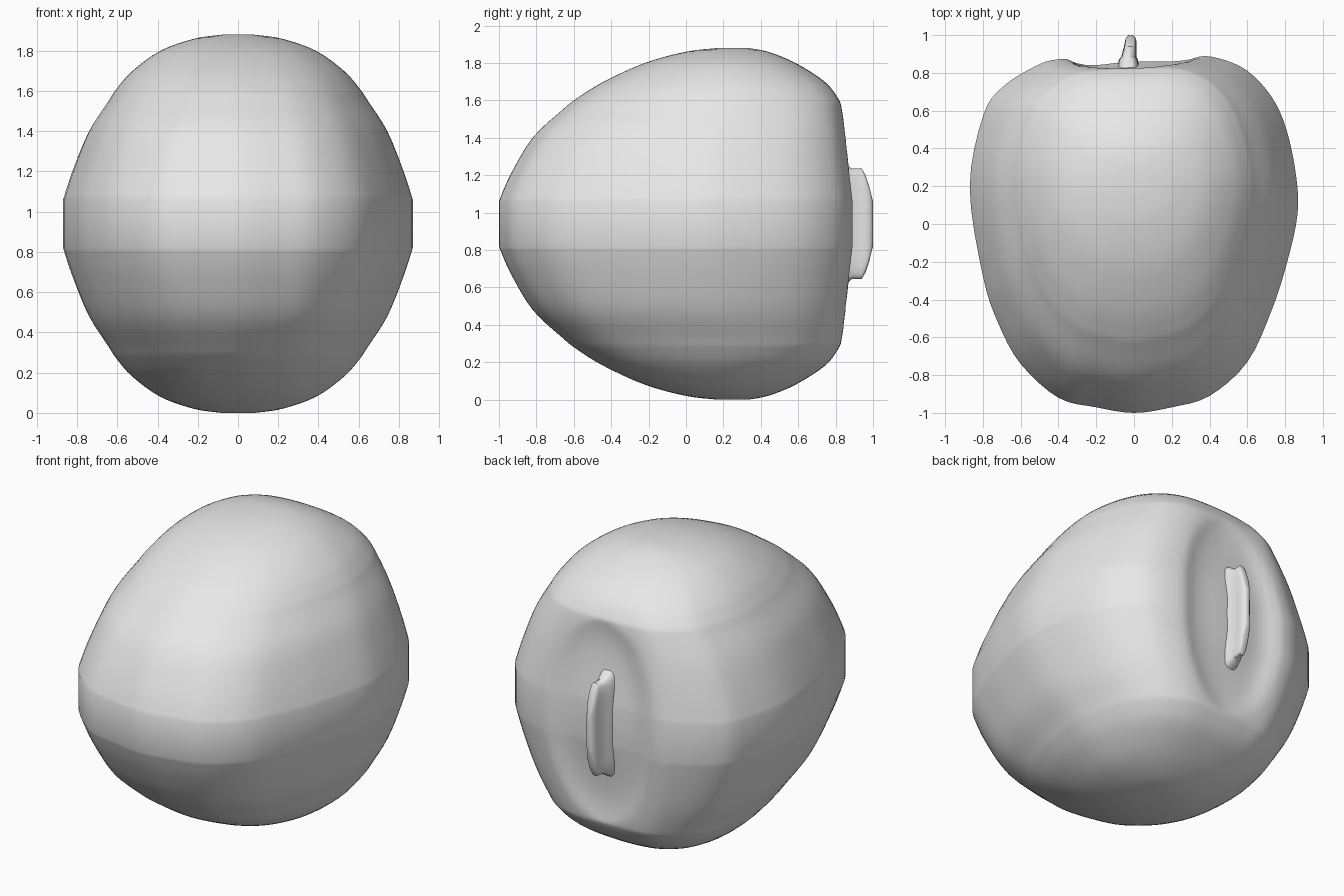
import bpy, bmesh, math
from mathutils import Vector

cube = bpy.data.objects.get("Cube")
if cube:
    bpy.data.objects.remove(cube)

MID = 0.94      # height of the horizontal symmetry plane
STEPS = 4       # subdivisions of each curve segment

grey = bpy.data.materials.new("plain_grey")
grey.use_nodes = True
grey.diffuse_color = (0.8, 0.8, 0.8, 1)
grey.node_tree.nodes["Principled BSDF"].inputs["Base Color"].default_value = grey.diffuse_color


def smooth_path(points, closed):
    """Catmull-Rom resampling of a list of tuples."""
    pts = [Vector(p) for p in points]
    n = len(pts)
    pick = (lambda i: pts[i % n]) if closed else (lambda i: pts[min(max(i, 0), n - 1)])
    out = []
    for i in range(n if closed else n - 1):
        a, b, c, d = (pick(i + k) for k in (-1, 0, 1, 2))
        for s in range(STEPS):
            t = s / STEPS
            out.append(0.5 * (2 * b + (c - a) * t + (2 * a - 5 * b + 4 * c - d) * t * t
                              + (3 * b - a - 3 * c + d) * t ** 3))
    if not closed:
        out.append(pts[-1])
    return out


def loft(name, rings):
    """Skin a stack of equal rings and close both ends."""
    bm = bmesh.new()
    rows = [[bm.verts.new(p) for p in ring] for ring in rings]
    n = len(rows[0])
    for low, high in zip(rows, rows[1:]):
        for i in range(n):
            j = (i + 1) % n
            bm.faces.new((low[i], low[j], high[j], high[i]))
    for row in (rows[0], rows[-1]):
        centre = bm.verts.new(sum((v.co for v in row), Vector()) / n)
        for i in range(n):
            bm.faces.new((row[i], row[(i + 1) % n], centre))
    bmesh.ops.recalc_face_normals(bm, faces=bm.faces)
    mesh = bpy.data.meshes.new(name)
    bm.to_mesh(mesh)
    bm.free()
    mesh.materials.append(grey)
    obj = bpy.data.objects.new(name, mesh)
    bpy.context.collection.objects.link(obj)
    bpy.ops.object.select_all(action="DESELECT")
    obj.select_set(True)
    bpy.context.view_layer.objects.active = obj
    bpy.ops.object.shade_smooth_by_angle(angle=math.radians(45))
    return obj


# Fruit outline seen from above, from the front round by the model's left
outline = smooth_path([
    (0, -1), (.2, -.97), (.4, -.91), (.6, -.73), (.73, -.45), (.81, -.2), (.865, .05),
    (.86, .25), (.81, .5), (.73, .68), (.6, .82), (.45, .885), (.3, .9), (.12, .88),
    (0, .87), (-.2, .87), (-.4, .88), (-.53, .84), (-.7, .73), (-.8, .58), (-.87, .2),
    (-.8, -.27), (-.72, -.52), (-.6, -.74), (-.4, -.92), (-.2, -.97)], True)

# Half height, half width, front limit, back limit
levels = smooth_path([
    (.12, .87, -1, .893), (.26, .825, -.94, .88), (.46, .745, -.82, .862),
    (.61, .65, -.66, .845), (.67, .61, -.585, .825), (.76, .53, -.44, .75),
    (.86, .39, -.22, .59), (.92, .22, 0, .44), (.94, .08, .17, .33)], False)


def fruit_ring(level, side):
    h, width, front, back = level
    round_off = 0.8 * (h / MID) ** 2
    ring = []
    for p in outline:
        q = Vector((p.x / .87, (p.y + .05) / .95))
        q = q.lerp(q.normalized(), round_off)
        x = q.x * width
        y = (front + back) / 2 + q.y * (back - front) / 2
        # Shallow hollow above and below the stem
        r = (x / .36) ** 2 + (h / .64) ** 2
        if y > .5 and r < 1:
            y -= .1 * r * (1 - r)
        ring.append((x, y, MID + side * h))
    return ring


loft("fruit_body", [fruit_ring(l, -1) for l in reversed(levels)]
     + [fruit_ring(l, 1) for l in levels])


# Stem: blade-like, tall and thin, tapering backwards
def stem_ring(y, centre, half_x, half_z):
    ring = []
    for i in range(32):
        a = math.tau * i / 32
        c, s = math.cos(a), math.sin(a)
        ring.append((centre + half_x * math.copysign(abs(c) ** .6, c), y,
                     MID + half_z * math.copysign(abs(s) ** .3, s)))
    return ring


loft("stem", [stem_ring(*r) for r in (
    (.82, -.03, .06, .34), (.87, -.03, .05, .31), (.885, -.028, .04, .295),
    (.94, -.02, .033, .295), (.96, -.018, .031, .26), (.98, -.017, .028, .2),
    (.992, -.017, .02, .15), (1, -.017, .01, .12))])
